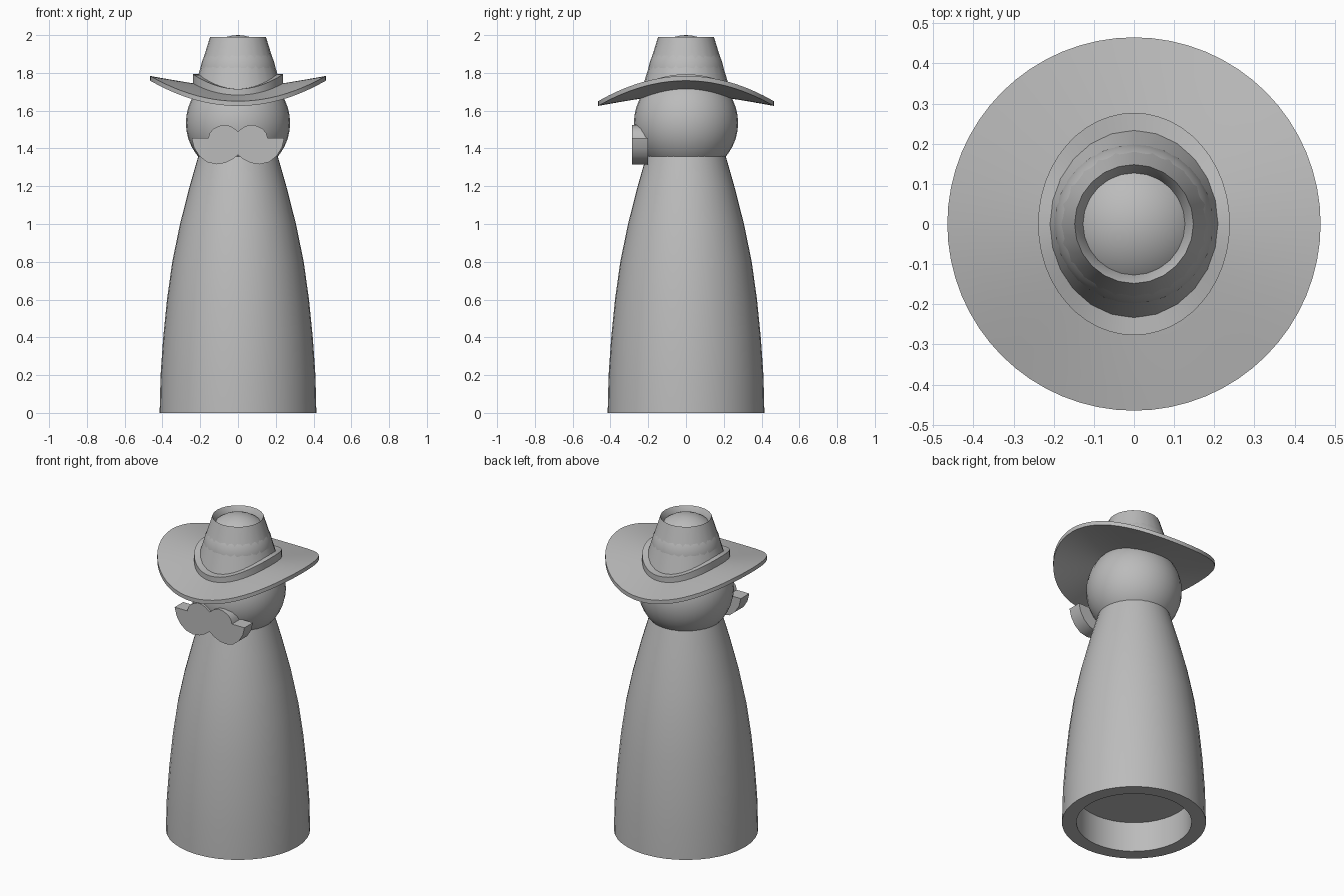
import bpy, bmesh, math

cube = bpy.data.objects.get("Cube")
if cube:
    bpy.data.objects.remove(cube, do_unlink=True)

grey = bpy.data.materials.new("plain_grey")
grey.use_nodes = True
COLOR = (0.5, 0.5, 0.5, 1)
grey.diffuse_color = COLOR
grey.node_tree.nodes["Principled BSDF"].inputs["Base Color"].default_value = COLOR


def finish(name, bm, smooth=True):
    """Turn a bmesh into a named, shaded object."""
    bmesh.ops.recalc_face_normals(bm, faces=bm.faces)
    mesh = bpy.data.meshes.new(name)
    bm.to_mesh(mesh)
    bm.free()
    mesh.materials.append(grey)
    obj = bpy.data.objects.new(name, mesh)
    bpy.context.collection.objects.link(obj)
    if smooth:
        bpy.ops.object.select_all(action='DESELECT')
        obj.select_set(True)
        bpy.context.view_layer.objects.active = obj
        bpy.ops.object.shade_smooth_by_angle(angle=math.radians(32))
    return obj


def loft(name, rings, sides, loop=False):
    """Skin rings (rx, ry, z, saddle); saddle lifts the x sides and drops the y sides."""
    bm = bmesh.new()
    stack = []
    for rx, ry, z, saddle in rings:
        ring = []
        for i in range(sides):
            a = math.tau * i / sides
            ring.append(bm.verts.new((rx * math.cos(a), ry * math.sin(a),
                                      z + saddle * math.cos(2 * a))))
        stack.append(ring)
    pairs = list(zip(stack, stack[1:]))
    if loop:
        pairs.append((stack[-1], stack[0]))
    else:
        bm.faces.new(stack[0])
        bm.faces.new(stack[-1])
    for low, high in pairs:
        for i in range(sides):
            j = (i + 1) % sides
            bm.faces.new((low[i], low[j], high[j], high[i]))
    return finish(name, bm)


def ball(name, radius, z):
    bm = bmesh.new()
    bmesh.ops.create_uvsphere(bm, u_segments=32, v_segments=20, radius=radius)
    bmesh.ops.translate(bm, verts=bm.verts, vec=(0, 0, z))
    return finish(name, bm)


# Body: tapering gown with a shallow round recess under the base
body = [(0.332, 0.19), (0.332, 0), (0.415, 0), (0.41, 0.2), (0.396, 0.4), (0.376, 0.6),
        (0.348, 0.8), (0.307, 1.0), (0.256, 1.2), (0.21, 1.36)]
loft("body", [(r, r, z, 0) for r, z in body], 40)

# Head, and the rounded top seen inside the open crown
ball("head", 0.276, 1.535)
ball("crown_dome", 0.2, 1.8)

# Hat brim: thin saddle-shaped disc
def saddle(r):
    return 0.067 * (r / 0.465) ** 1.3

radii = (0.12, 0.2, 0.26, 0.33, 0.4, 0.465)
top = [(r, r, 1.717, saddle(r)) for r in radii]
under = [(r, r, 1.692, saddle(r)) for r in reversed(radii)]
loft("hat_brim", top + under, 64, loop=True)

# Hat crown: open cone with a sharp rim and a sloping inner wall
crown = [(0.238, 1.7, 0.03), (0.148, 1.99, 0), (0.122, 1.945, 0), (0.12, 1.7, 0.02)]
loft("hat_crown", [(r - 0.3 * s, r + 0.3 * s, z, s) for r, z, s in crown], 24, loop=True)

# Hat band: raised step following the saddle of the brim
loft("hat_band", [(0.19, 0.19, 1.70, 0.03), (0.239, 0.277, 1.70, 0.03),
                  (0.239, 0.277, 1.754, 0.039), (0.19, 0.19, 1.754, 0.039)], 48, loop=True)

# Moustache: mirrored outline extruded front to back
half = [(0.03, 1.513), (0.06, 1.525), (0.09, 1.523), (0.13, 1.505), (0.15, 1.48),
        (0.157, 1.455), (0.245, 1.455), (0.233, 1.405), (0.205, 1.36), (0.165, 1.328),
        (0.115, 1.316), (0.07, 1.323), (0.03, 1.342)]
outline = [(0, 1.49)] + half + [(0, 1.365)] + [(-x, z) for x, z in reversed(half)]
bm = bmesh.new()
face = bm.faces.new([bm.verts.new((x, -0.285, z)) for x, z in outline])
back = bmesh.ops.extrude_face_region(bm, geom=[face])["geom"]
bmesh.ops.translate(bm, verts=[v for v in back if isinstance(v, bmesh.types.BMVert)],
                    vec=(0, 0.085, 0))
finish("moustache", bm)
